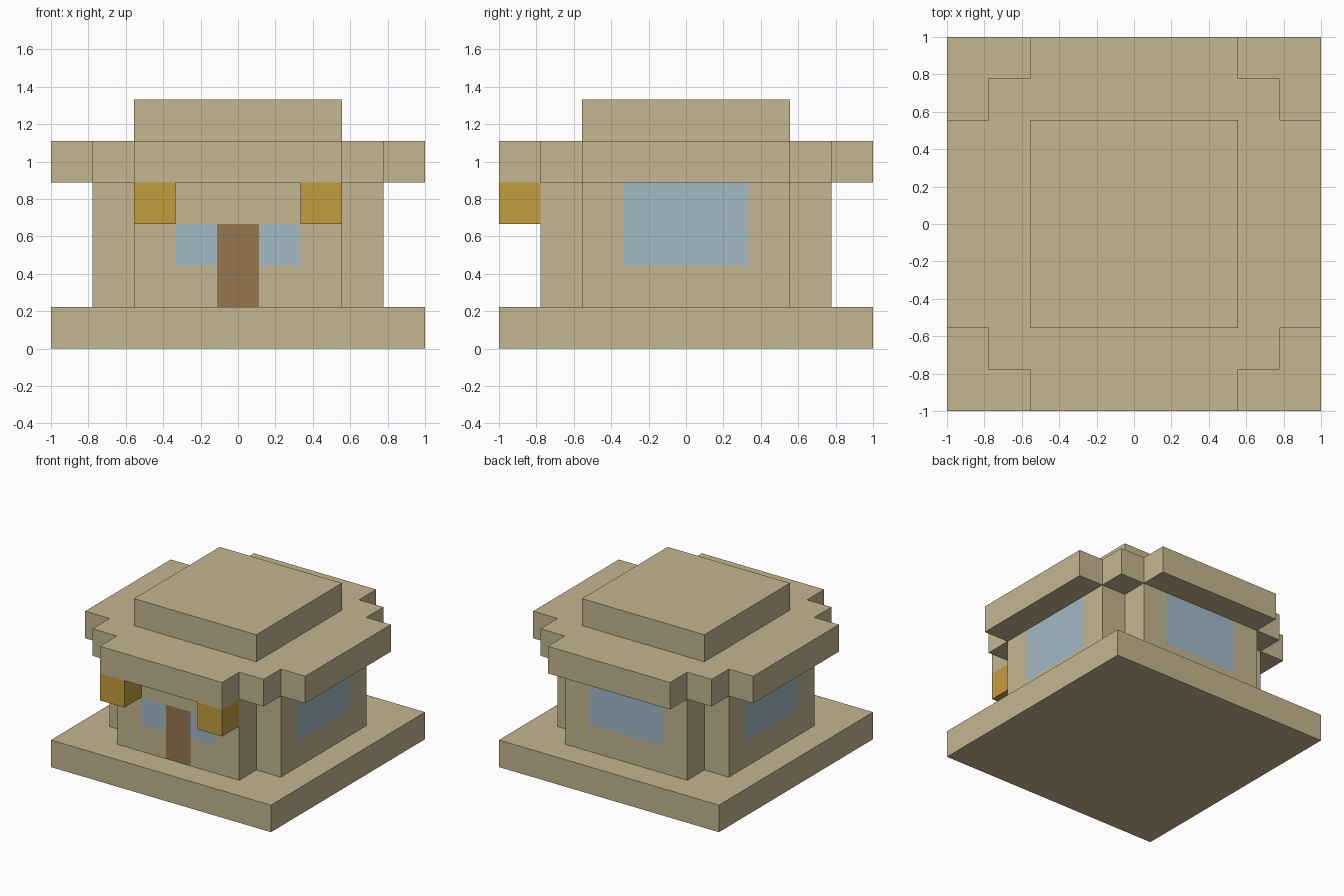
import bpy
import bmesh
from mathutils import Vector

if "Cube" in bpy.data.objects:
    bpy.data.objects.remove(bpy.data.objects["Cube"], do_unlink=True)

U = 1 / 9  # half of one building block


def make_material(name, rgb):
    linear = [((c / 255 + 0.055) / 1.055) ** 2.4 for c in rgb] + [1]
    mat = bpy.data.materials.new(name)
    mat.use_nodes = True
    mat.diffuse_color = linear
    mat.node_tree.nodes["Principled BSDF"].inputs["Base Color"].default_value = linear
    return mat


stone = make_material("sandstone", (196, 182, 144))
glass = make_material("window glass", (162, 186, 198))
wood = make_material("door wood", (150, 120, 80))
gold = make_material("lantern gold", (196, 158, 62))


def prism(outline, low, high):
    """Extrude a flat outline, given in half blocks, between two heights."""
    bm = bmesh.new()
    base = bm.faces.new([bm.verts.new((x * U, y * U, low * U)) for x, y in outline])
    top = bmesh.ops.extrude_face_region(bm, geom=[base], use_keep_orig=True)["geom"]
    verts = [v for v in top if isinstance(v, bmesh.types.BMVert)]
    bmesh.ops.translate(bm, verts=verts, vec=(0, 0, (high - low) * U))
    bmesh.ops.recalc_face_normals(bm, faces=bm.faces)
    return bm


def four_fold(corner):
    """Repeat one corner of an outline around the four quarters."""
    points, quarter = [], corner
    for _ in range(4):
        points += quarter
        quarter = [(-y, x) for x, y in quarter]
    return points


def finish(bm, name, materials):
    mesh = bpy.data.meshes.new(name)
    bm.to_mesh(mesh)
    bm.free()
    for mat in materials:
        mesh.materials.append(mat)
    obj = bpy.data.objects.new(name, mesh)
    bpy.context.collection.objects.link(obj)


# Stacked stone layers: plinth, stepped roof and raised roof cap
finish(prism(four_fold([(9, 9)]), 0, 2), "plinth", [stone])
finish(prism(four_fold([(9, 5), (7, 5), (7, 7), (5, 7), (5, 9)]), 8, 10), "roof", [stone])
finish(prism(four_fold([(5, 5)]), 10, 12), "roof_cap", [stone])

# Cross-shaped walls, cut along the window and door edges
walls = prism(four_fold([(7, 5), (5, 5), (5, 7)]), 2, 8)
cuts = [(axis, d) for axis in (0, 1) for d in (-3, -1, 1, 3)] + [(2, 4), (2, 6)]
for axis, d in cuts:
    normal = Vector((0, 0, 0))
    normal[axis] = 1
    bmesh.ops.bisect_plane(walls, geom=walls.verts[:] + walls.edges[:] + walls.faces[:],
                           plane_co=normal * d * U, plane_no=normal)

# Colour the cut faces: door and low windows in front, tall windows elsewhere
walls.normal_update()
for face in walls.faces:
    x, y, z = face.calc_center_median() / U
    if abs(face.normal.z) > 0.5 or max(abs(x), abs(y)) < 6.9:
        continue
    front = y < -6.9
    across = abs(x) if abs(y) > 6.9 else abs(y)
    if front and across < 1 and z < 6:
        face.material_index = 2
    elif across < 3 and z > 4 and not (front and z > 6):
        face.material_index = 1
finish(walls, "walls", [stone, glass, wood])

# Lanterns hanging under the front eave
for side, name in ((1, "left_lantern"), (-1, "right_lantern")):
    outline = [(side * x, y) for x, y in ((3, -9), (5, -9), (5, -7), (3, -7))]
    finish(prism(outline, 6, 8), name, [gold])
